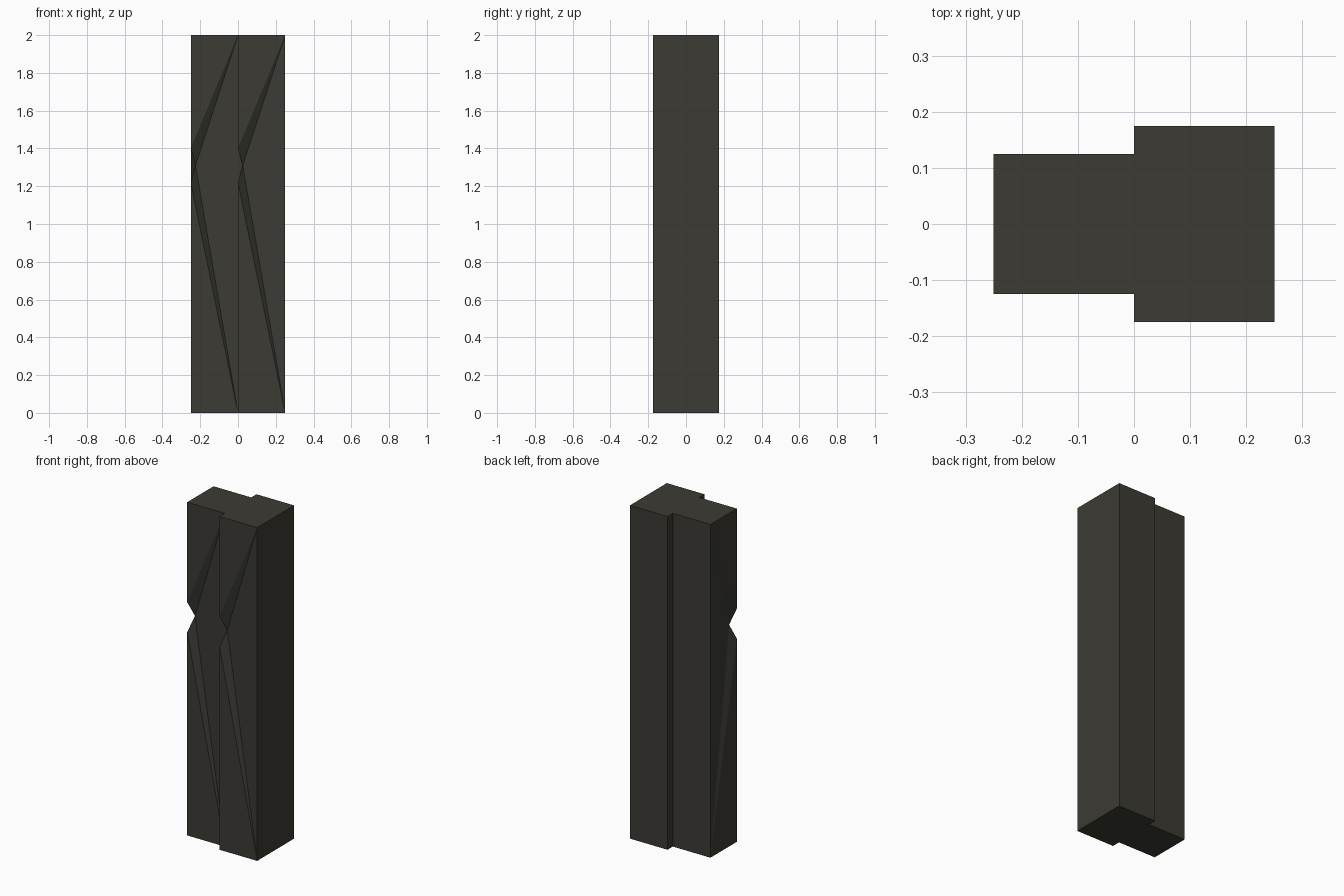
import bpy
import bmesh

cube = bpy.data.objects.get("Cube")
if cube:
    bpy.data.objects.remove(cube, do_unlink=True)

# Charcoal material
charcoal = bpy.data.materials.new("charcoal")
charcoal.use_nodes = True
colour = (0.045, 0.043, 0.034, 1)
charcoal.diffuse_color = colour
charcoal.node_tree.nodes["Principled BSDF"].inputs["Base Color"].default_value = colour

HEIGHT = 2.0
NOTCH_LOW, NOTCH_MID, NOTCH_HIGH = 1.22, 1.31, 1.40
DENT_X, DENT_Y = 0.025, 0.038

# Stepped plan: x, y, whether that corner is chipped
plan = [(-0.25, -0.125, True), (0, -0.125, False), (0, -0.175, True), (0.25, -0.175, False),
        (0.25, 0.175, False), (0, 0.175, False), (0, 0.125, False), (-0.25, 0.125, False)]

bm = bmesh.new()


def column(x, y, chipped):
    """Vertices up one corner of the post, bottom to top."""
    points = [(x, y, 0)]
    if chipped:
        points += [(x, y, NOTCH_LOW), (x + DENT_X, y + DENT_Y, NOTCH_MID), (x, y, NOTCH_HIGH)]
    points.append((x, y, HEIGHT))
    return [bm.verts.new(p) for p in points]


def wall(a, b):
    """Side between two corners; a chipped corner fans out to the plain one."""
    if len(a) == len(b):
        bm.faces.new((a[0], b[0], b[-1], a[-1]))
        return
    chip, plain = (a, b) if len(a) > len(b) else (b, a)
    base, low, dent, high, top = chip
    bottom_far, top_far = plain
    for tri in ((base, bottom_far, low), (low, bottom_far, dent), (dent, bottom_far, top_far),
                (dent, top_far, high), (high, top_far, top)):
        bm.faces.new(tri)


# Walls and end caps
columns = [column(*corner) for corner in plan]
for i, col in enumerate(columns):
    wall(col, columns[(i + 1) % len(columns)])
bm.faces.new([c[-1] for c in columns])
bm.faces.new([c[0] for c in reversed(columns)])
bmesh.ops.recalc_face_normals(bm, faces=bm.faces)

mesh = bpy.data.meshes.new("stepped_post")
bm.to_mesh(mesh)
bm.free()
mesh.materials.append(charcoal)
post = bpy.data.objects.new("stepped_post", mesh)
bpy.context.collection.objects.link(post)
